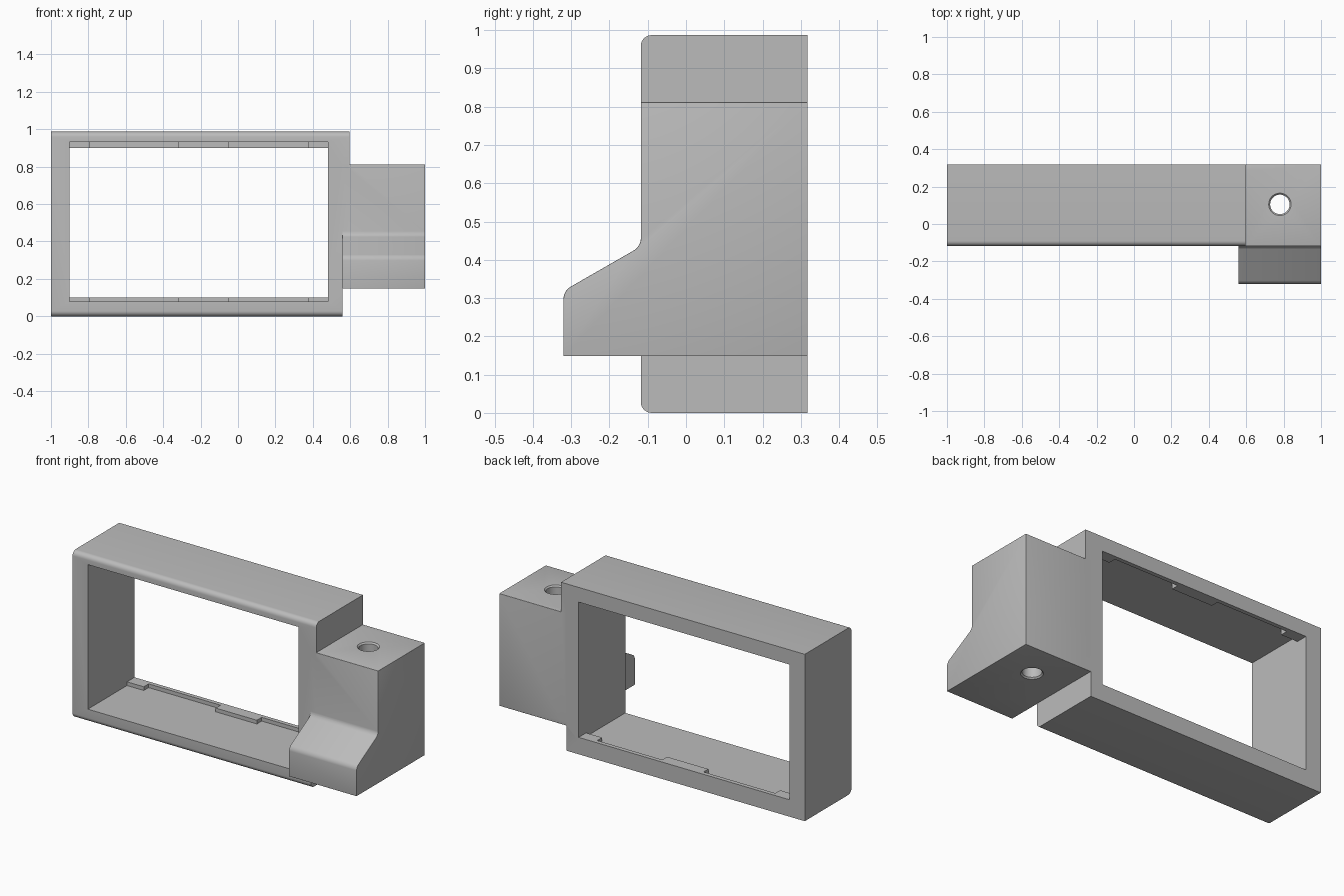
import bpy, bmesh, math
from mathutils import Vector

if "Cube" in bpy.data.objects:
    bpy.data.objects.remove(bpy.data.objects["Cube"], do_unlink=True)

grey = bpy.data.materials.new("plain grey")
grey.use_nodes = True
grey.diffuse_color = (0.5, 0.5, 0.5, 1)
grey.node_tree.nodes["Principled BSDF"].inputs["Base Color"].default_value = (0.5, 0.5, 0.5, 1)

FRONT, BACK = -0.118, 0.318
SIDE = 0.558          # inner side of the mounting block


def extrude(points, axis, start, end):
    """Prism from a 2D outline, drawn in the plane across the given axis."""
    bm = bmesh.new()

    def place(a, b, c):
        return {"x": (c, a, b), "y": (a, c, b), "z": (a, b, c)}[axis]

    face = bm.faces.new([bm.verts.new(place(a, b, start)) for a, b in points])
    moved = bmesh.ops.extrude_face_region(bm, geom=[face])["geom"]
    shift = Vector(place(0, 0, end - start))
    bmesh.ops.translate(bm, vec=shift, verts=[v for v in moved if isinstance(v, bmesh.types.BMVert)])
    bmesh.ops.recalc_face_normals(bm, faces=bm.faces[:])
    return bm


def bevel(bm, rule, width, segments):
    edges = [e for e in bm.edges if rule(e.verts[0].co, e.verts[1].co)]
    bmesh.ops.bevel(bm, geom=edges, offset=width, segments=segments, profile=0.5,
                    affect="EDGES", clamp_overlap=True)


def finish(name, bm):
    bmesh.ops.recalc_face_normals(bm, faces=bm.faces[:])
    mesh = bpy.data.meshes.new(name)
    bm.to_mesh(mesh)
    bm.free()
    mesh.materials.append(grey)
    obj = bpy.data.objects.new(name, mesh)
    bpy.context.collection.objects.link(obj)
    return obj


def combine(obj, other, operation):
    mod = obj.modifiers.new(operation.lower(), "BOOLEAN")
    mod.operation, mod.object, mod.solver = operation, other, "EXACT"
    bpy.context.view_layer.objects.active = obj
    bpy.ops.object.modifier_apply(modifier=mod.name)
    bpy.data.objects.remove(other, do_unlink=True)


def near(a, b):
    return abs(a - b) < 0.002


# Window frame with rounded long front edges and a stepped lower corner
outline = [(-1, 0), (0.56, 0), (0.56, 0.17), (0.595, 0.17), (0.595, 0.987), (-1, 0.987)]
bm = extrude(outline, "y", FRONT, BACK)
bevel(bm, lambda p, q: near(p.y, FRONT) and near(q.y, FRONT) and near(p.z, q.z)
      and (near(p.z, 0) or near(p.z, 0.987)), 0.028, 6)
frame = finish("frame", bm)
opening = [(-0.9, 0.078), (0.48, 0.078), (0.48, 0.933), (-0.9, 0.933)]
combine(frame, finish("opening_cutter", extrude(opening, "y", -0.5, 0.5)), "DIFFERENCE")

# Mounting block with a sloped nose
side = [(BACK, 0.148), (BACK, 0.812), (FRONT, 0.812), (FRONT, 0.435), (-0.32, 0.319), (-0.32, 0.148)]
bm = extrude(side, "x", SIDE, 1)
bevel(bm, lambda p, q: near(p.y, q.y) and near(p.z, q.z)
      and (near(p.z, 0.435) or near(p.z, 0.319)), 0.02, 5)


def block_edge(p, q):
    outer = near(p.x, 1) and near(q.x, 1)
    nose = near(p.x, SIDE) and near(q.x, SIDE) and min(p.y, q.y) < FRONT - 0.005 \
        and max(p.y, q.y) < 0
    corner = not near(p.x, q.x) and (near(p.z, 0.812) or near(p.z, 0.148))
    return outer or nose or corner


bevel(bm, block_edge, 0.014, 3)
block = finish("mounting_block", bm)

# Vertical screw hole with countersunk ends
rings = [(0.07, 0.138), (0.052, 0.156), (0.052, 0.804), (0.07, 0.822)]
bm = bmesh.new()
sides = 40
loops = [[bm.verts.new((0.78 + r * math.cos(math.tau * i / sides),
                        0.105 + r * math.sin(math.tau * i / sides), z))
          for i in range(sides)] for r, z in rings]
for low, high in zip(loops, loops[1:]):
    for i in range(sides):
        j = (i + 1) % sides
        bm.faces.new((low[i], low[j], high[j], high[i]))
bm.faces.new(loops[0][::-1])
bm.faces.new(loops[-1])
combine(block, finish("hole_cutter", bm), "DIFFERENCE")
combine(frame, block, "UNION")
frame.name = "frame_and_mounting_block"

# Thin retaining lips with three tabs, along the back of the opening
strip, tab = 0.293, 0.248
lip = [(-0.9, BACK), (-0.9, tab), (-0.79, tab), (-0.79, strip), (-0.32, strip), (-0.32, tab),
       (-0.05, tab), (-0.05, strip), (0.375, strip), (0.375, tab), (0.48, tab), (0.48, BACK)]
parts = [frame]
for name, low, high in (("lower_lip", 0.078, 0.1), ("upper_lip", 0.9, 0.933)):
    parts.append(finish(name, extrude(lip, "z", low, high)))

# Smooth the rounded edges only
for obj in parts:
    bpy.ops.object.select_all(action="DESELECT")
    obj.select_set(True)
    bpy.context.view_layer.objects.active = obj
    bpy.ops.object.shade_smooth_by_angle(angle=math.radians(32))
